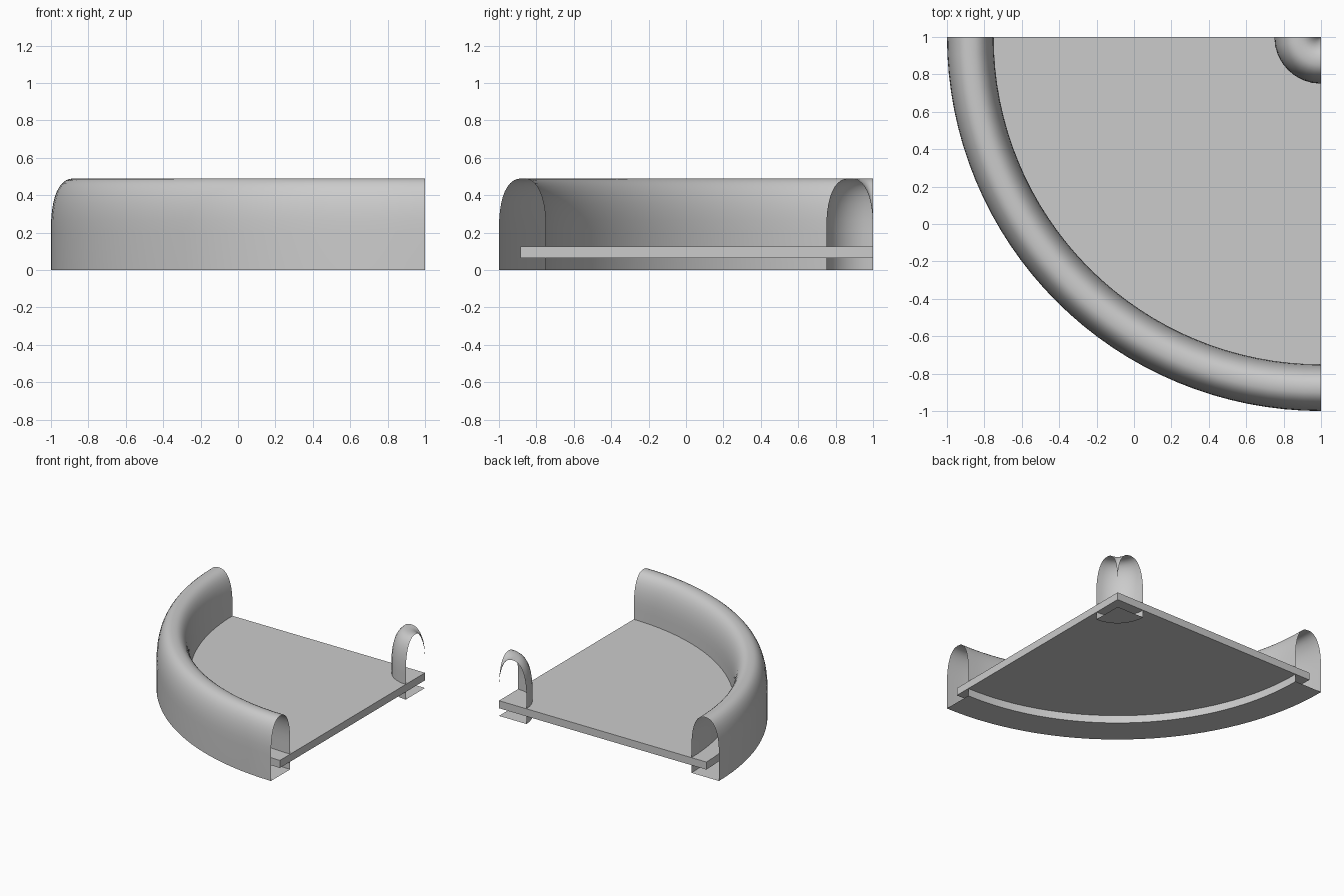
import bpy, bmesh
from math import pi, cos, sin

if "Cube" in bpy.data.objects:
    bpy.data.objects.remove(bpy.data.objects["Cube"])

CENTRE = 1.0            # corner of the quarter circle, at x = y = 1


def arch(r_out, r_in, spring=0.21, top=0.49, n=2.4, steps=20):
    """Arch cross-section as (radius, z), from outer foot over to inner foot."""
    mid, half = (r_out + r_in) / 2, (r_out - r_in) / 2
    pts = [(r_out, 0)]
    for i in range(steps + 1):
        t = pi * i / steps
        c, s = cos(t), max(sin(t), 0)
        r = mid + half * (1 if c > 0 else -1) * abs(c) ** (2 / n)
        pts.append((r, spring + (top - spring) * s ** (2 / n)))
    return pts + [(r_in, 0)]


def sweep(name, profile, segments, capped=False):
    """Revolve a closed profile through the quarter turn facing -x and -y."""
    bm = bmesh.new()
    rings = []
    for j in range(segments + 1):
        a = pi + pi / 2 * j / segments
        rings.append([bm.verts.new((CENTRE + r * cos(a), CENTRE + r * sin(a), z))
                      for r, z in profile])
    n = len(profile)
    for a, b in zip(rings, rings[1:]):
        for i in range(n):
            k = (i + 1) % n
            bm.faces.new((a[i], b[i], b[k], a[k]))
    if capped:
        bm.faces.new(rings[0])
        bm.faces.new(rings[-1][::-1])
    # collapse points on the axis and drop what is left loose
    bmesh.ops.remove_doubles(bm, verts=bm.verts, dist=1e-5)
    bmesh.ops.delete(bm, geom=[e for e in bm.edges if not e.link_faces], context='EDGES')
    if capped:
        bmesh.ops.recalc_face_normals(bm, faces=bm.faces)
    mesh = bpy.data.meshes.new(name)
    bm.to_mesh(mesh)
    bm.free()
    obj = bpy.data.objects.new(name, mesh)
    bpy.context.collection.objects.link(obj)
    bpy.ops.object.select_all(action='DESELECT')
    obj.select_set(True)
    bpy.context.view_layer.objects.active = obj
    bpy.ops.object.shade_smooth_by_angle(angle=pi / 6)
    return obj


# Rounded outer wall: hollow shell with open ends and a flat underside
sweep("outer_wall", arch(2.0, 1.75), 32)

# Small rounded post at the corner, same section turned about the axis
sweep("corner_post", arch(0.25, 0.0), 8)

# Quarter-round floor slab running into the wall
sweep("floor_slab", [(1.885, 0.063), (1.885, 0.125), (0, 0.125), (0, 0.063)], 32, capped=True)
